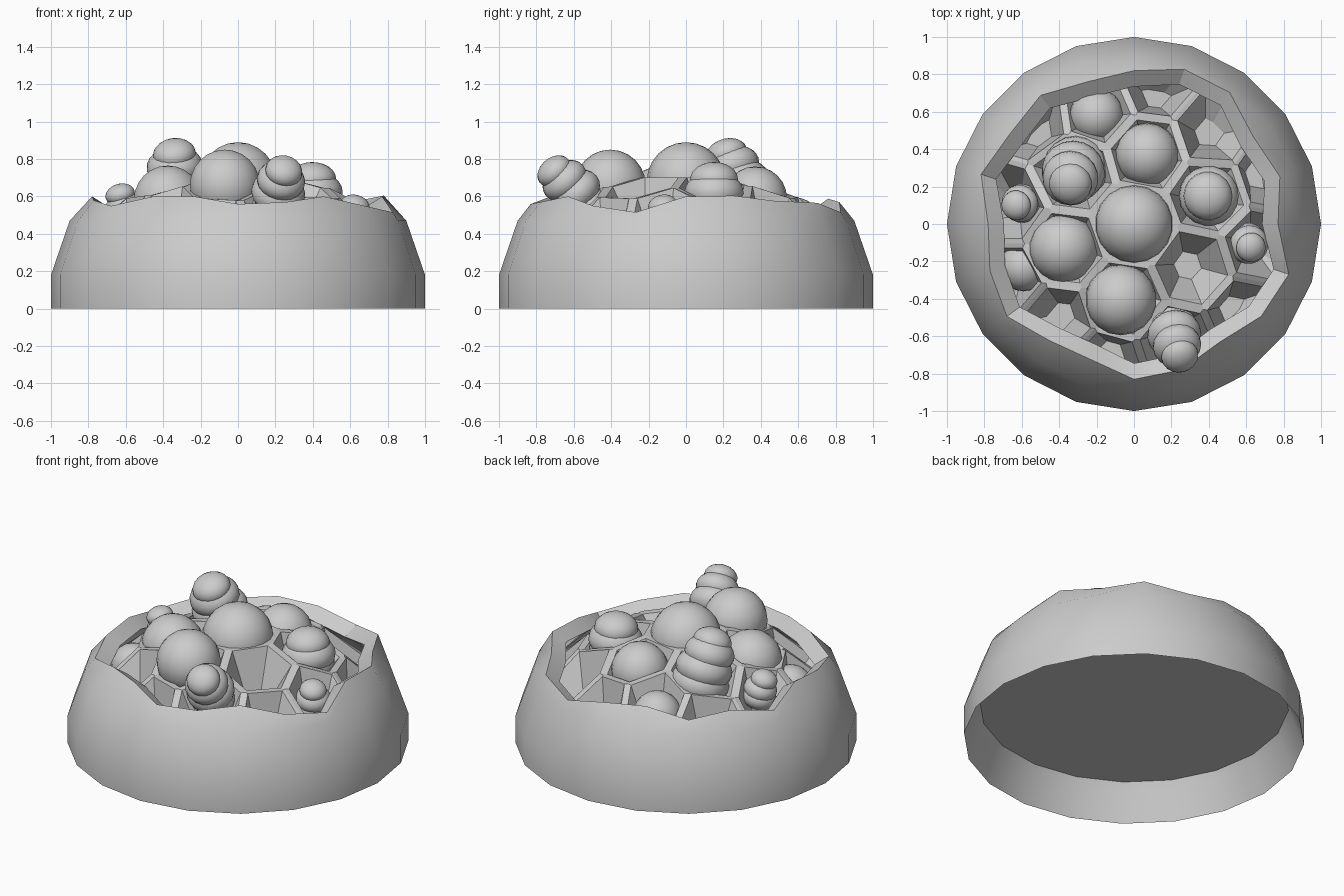
import bpy, bmesh, math
from mathutils import Vector

if "Cube" in bpy.data.objects:
    bpy.data.objects.remove(bpy.data.objects["Cube"])


def make(name, bm, smooth=None):
    bmesh.ops.recalc_face_normals(bm, faces=bm.faces)
    me = bpy.data.meshes.new(name)
    bm.to_mesh(me)
    bm.free()
    ob = bpy.data.objects.new(name, me)
    bpy.context.collection.objects.link(ob)
    if smooth:
        bpy.ops.object.select_all(action='DESELECT')
        ob.select_set(True)
        bpy.context.view_layer.objects.active = ob
        bpy.ops.object.shade_smooth_by_angle(angle=math.radians(smooth))
    return ob


# Broken shell: 20-sided dome wall with a jagged rim (rim radius every 18 degrees)
RIM = [.77, .82, .79, .87, .87, .82, .80, .85, .82, .86,
       .78, .81, .84, .77, .76, .83, .82, .78, .84, .87]
LIFT = {1: .035, 2: -.02, 3: .05}
bm = bmesh.new()
cols = []
for i, r in enumerate(RIM):
    a = math.radians(18 * i)
    z = min(.60, .18 + .68 * math.sqrt(1 - r * r)) + LIFT.get(i, 0)
    prof = [(1, 0), (1, .18), (.9, .47), (r, z), (r - .085, z - .055),
            (.83, .42), (.93, .18)]
    cols.append([bm.verts.new((p * math.cos(a), p * math.sin(a), h)) for p, h in prof])
for i in range(20):
    c, d = cols[i], cols[(i + 1) % 20]
    for k in range(7):
        n = (k + 1) % 7
        bm.faces.new((c[k], d[k], d[n], c[n]))
make("shell", bm, 32)

# Floor disc inside the shell
bm = bmesh.new()
bmesh.ops.create_circle(bm, cap_ends=True, segments=20, radius=.915)
bmesh.ops.translate(bm, verts=bm.verts, vec=(0, 0, .23))
make("floor", bm)

# Honeycomb: cells around seed points, laid over a dome
SEEDS = [(0, 0), (.07, .38), (.40, .15), (.32, -.23), (-.06, -.40), (-.37, -.13),
         (-.32, .27), (.67, -.12), (.23, -.64), (-.20, .62), (-.68, .09), (-.68, -.30),
         (.42, .50), (-.16, -.77), (.60, -.48), (.75, .27), (-.54, .57),
         (-.42, -.52), (.12, .76)]


def clip(poly, mid, nrm):
    out = []
    for i, p in enumerate(poly):
        q = poly[(i + 1) % len(poly)]
        dp, dq = (p - mid).dot(nrm), (q - mid).dot(nrm)
        if dp <= 0:
            out.append(p)
        if dp * dq < 0:
            out.append(p.lerp(q, dp / (dp - dq)))
    return out


def dome(p):
    return .2 + .52 * math.sqrt(max(0, 1 - (p.length / .9) ** 2))


seeds = [Vector(s) for s in SEEDS]
bm = bmesh.new()
for s in seeds:
    poly = [Vector((.85 * math.cos(math.tau * k / 20), .85 * math.sin(math.tau * k / 20)))
            for k in range(20)]
    for t in seeds:
        if t != s:
            poly = clip(poly, (s + t) / 2, t - s)
    c = sum(poly, Vector((0, 0))) / len(poly)
    rings = [[], [], []]
    for p in poly:
        q = c.lerp(p, .88)
        b = c.lerp(p, .36) * .93
        rings[0].append(bm.verts.new((p.x, p.y, dome(p))))
        rings[1].append(bm.verts.new((q.x, q.y, dome(p))))
        rings[2].append(bm.verts.new((b.x, b.y, max(.25, dome(c) - .25))))
    n = len(poly)
    for lo, hi in ((0, 1), (1, 2)):
        for k in range(n):
            m = (k + 1) % n
            bm.faces.new((rings[lo][k], rings[lo][m], rings[hi][m], rings[hi][k]))
    bm.faces.new(rings[2])
bmesh.ops.remove_doubles(bm, verts=bm.verts, dist=.002)
make("honeycomb", bm)


# Eggs and grubs: stacks of (x, y, z, radius) rounded segments
def stack(name, segs, squash=1):
    bm = bmesh.new()
    axis = Vector(segs[-1][:3]) - Vector(segs[0][:3])
    rot = axis.to_track_quat('Z', 'Y') if len(segs) > 1 else None
    for x, y, z, r in segs:
        vs = bmesh.ops.create_uvsphere(bm, u_segments=18, v_segments=12, radius=r)['verts']
        for v in vs:
            v.co.z *= squash
            if rot:
                v.co = rot @ v.co
            v.co += Vector((x, y, z))
    make(name, bm, 50)


EGGS = [(0, 0, .68, .21), (-.07, -.405, .66, .19), (.07, .37, .59, .17),
        (-.375, -.13, .58, .185), (-.20, .58, .45, .145), (-.59, -.23, .43, .13)]
for i, e in enumerate(EGGS):
    stack(f"egg_{i + 1}", [e])

GRUBS = {
    "grub_tall": [(-.31, .30, .58, .175), (-.325, .28, .67, .17),
                  (-.34, .245, .76, .15), (-.34, .215, .825, .115)],
    "grub_front": [(.20, -.54, .54, .13), (.215, -.59, .62, .145),
                   (.23, -.65, .685, .13), (.245, -.705, .735, .10)],
    "grub_right": [(.40, .15, .56, .155), (.40, .15, .62, .16), (.395, .15, .69, .13)],
    "grub_left": [(-.60, .11, .50, .105), (-.61, .11, .55, .10), (-.63, .10, .61, .08)],
    "grub_small": [(.60, -.10, .44, .11), (.615, -.11, .49, .105), (.625, -.125, .55, .08)],
}
for name, segs in GRUBS.items():
    stack(name, segs, .72)
